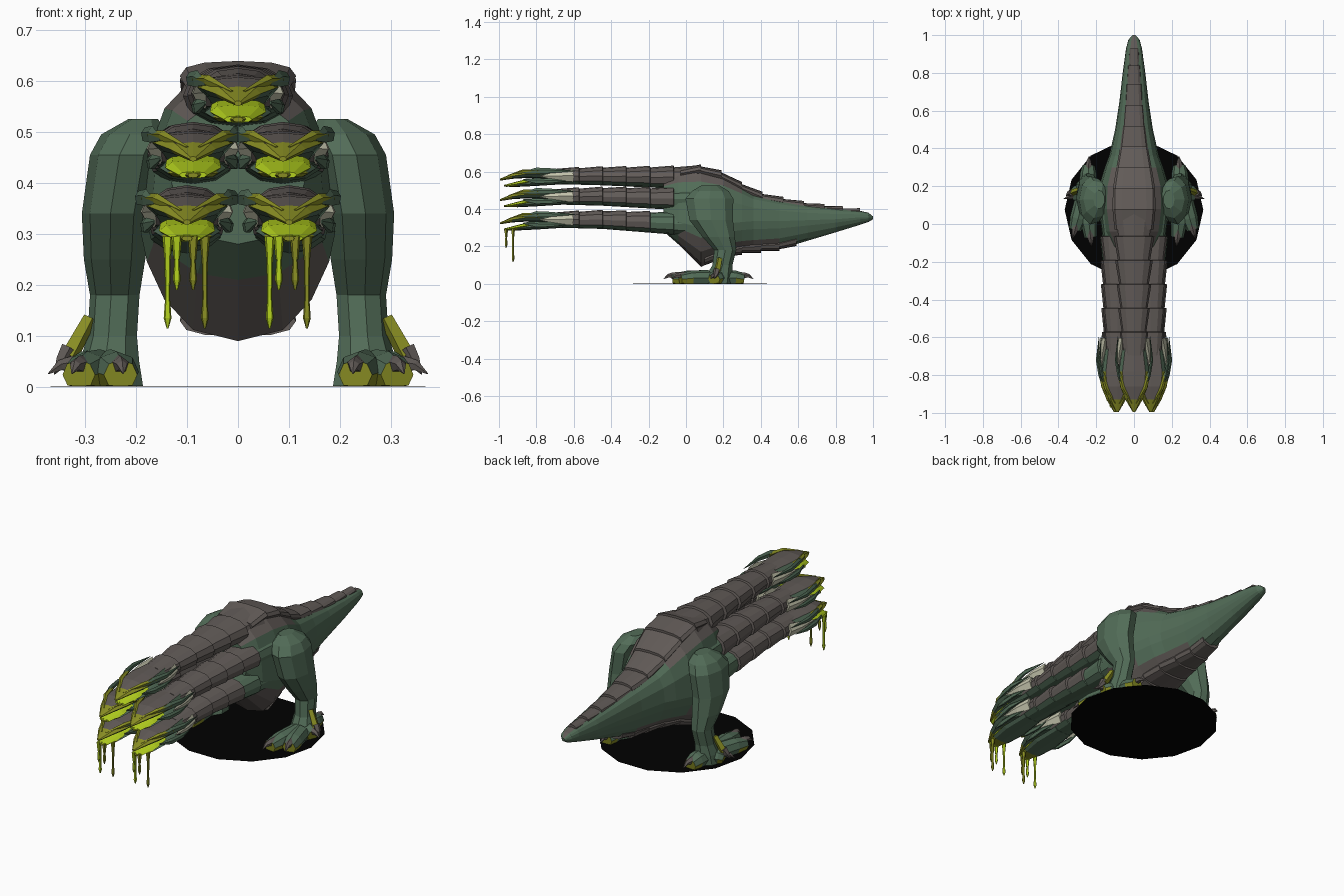
import bpy, bmesh
from math import sin, cos, pi, copysign
from mathutils import Vector

if "Cube" in bpy.data.objects:
    bpy.data.objects.remove(bpy.data.objects["Cube"])


def material(name, rgb):
    m = bpy.data.materials.new(name)
    m.use_nodes = True
    m.diffuse_color = (*rgb, 1)
    bsdf = m.node_tree.nodes["Principled BSDF"]
    bsdf.inputs["Base Color"].default_value = (*rgb, 1)
    bsdf.inputs["Roughness"].default_value = 0.9
    return m


MATS = [material("scale green", (.084, .15, .096)),
        material("plate grey", (.12, .104, .096)),
        material("olive", (.25, .27, .017)),
        material("slime lime", (.45, .63, .013)),
        material("bone", (.56, .56, .42)),
        material("black", (0, 0, 0))]
GREEN, GREY, OLIVE, LIME, BONE, BLACK = range(6)


def loft(name, rings, rule):
    """Skin closed rings; rule(segment, up) gives each face its colour."""
    bm = bmesh.new()
    n = len(rings[0])
    vs = [[bm.verts.new(p) for p in r] for r in rings]
    for i in range(len(rings) - 1):
        for k in range(n):
            k2 = (k + 1) % n
            f = bm.faces.new((vs[i][k], vs[i][k2], vs[i + 1][k2], vs[i + 1][k]))
            f.material_index = rule(i, sin(pi / 2 + 2 * pi * (k + .5) / n))
    bm.faces.new(vs[0]).material_index = rule(0, 0)
    bm.faces.new(vs[-1]).material_index = rule(len(rings) - 2, 0)
    bmesh.ops.recalc_face_normals(bm, faces=bm.faces)
    me = bpy.data.meshes.new(name)
    bm.to_mesh(me)
    bm.free()
    for m in MATS:
        me.materials.append(m)
    ob = bpy.data.objects.new(name, me)
    bpy.context.collection.objects.link(ob)


def section(x, y, w, top, bot, mid=None, n=12, power=.8, keel=.8):
    """Upright cross-section facing along y, widest at mid, ridged on top."""
    if mid is None:
        mid = (top + bot) / 2
    pts = []
    for k in range(n):
        a = pi / 2 + 2 * pi * k / n
        c, s = cos(a), sin(a)
        z = mid + (top - mid) * s ** power if s > 0 else mid - (mid - bot) * (-s) ** keel
        pts.append((x + w * copysign(abs(c) ** power, c), y, z))
    return pts


def tube(name, pts, rule, n=6, flat=1):
    """Round tapered tube through (x, y, z, radius) points."""
    P = [Vector(p[:3]) for p in pts]
    rings = []
    for i, p in enumerate(P):
        d = (P[min(i + 1, len(P) - 1)] - P[max(i - 1, 0)]).normalized()
        ref = Vector((0, 1, 0)) if abs(d.z) > .9 else Vector((0, 0, 1))
        side = d.cross(ref).normalized()
        up = side.cross(d)
        r = pts[i][3]
        ring = []
        for k in range(n):
            a = pi / 2 + 2 * pi * k / n
            v = p + side * r * flat * cos(a) + up * r * sin(a)
            ring.append((v.x, v.y, max(v.z, .002)))
        rings.append(ring)
    loft(name, rings, rule)


# Body and tail: y, half width, top, bottom, height of widest line
BODY = [(-.12, .13, .56, .28, .4), (-.04, .17, .61, .21, .33),
        (.08, .19, .625, .09, .3), (.2, .185, .59, .145, .32),
        (.3, .155, .53, .165, .33), (.36, .132, .49, .17, .335),
        (.5, .1, .455, .185, .335), (.65, .077, .425, .23, .34),
        (.8, .06, .405, .275, .345), (.93, .042, .39, .315, .355),
        (.975, .03, .38, .33, .355), (1, .008, .36, .345, .352)]


def body_color(i, up):
    if up > (.8 if i < 4 else .9):
        return GREY
    belly = -.5 if i < 3 else -.7
    return GREY if up < belly and 0 < i < 6 else GREEN


loft("body_and_tail", [section(0, *b, n=16, keel=1.4) for b in BODY], body_color)


def body_at(y):
    for a, b in zip(BODY, BODY[1:]):
        if y <= b[0]:
            t = (y - a[0]) / (b[0] - a[0])
            return [u + (v - u) * t for u, v in zip(a, b)]


# Overlapping back plates, raised at the rear edge
edges = [-.03, .08, .19, .3, .41, .52, .63, .74, .84, .93]
for y0, y1 in zip(edges, edges[1:]):
    rings = []
    for y, lift in ((y0, .002), (y1, .014)):
        _, w, top, _, _ = body_at(y)
        rings.append(section(0, y, w * .6, top + lift, top - .045))
    loft("back_plate", rings, lambda i, up: GREY)

# Overlapping belly plates
for y0, y1 in ((.1, .2), (.2, .3), (.3, .4), (.4, .5), (.5, .59)):
    rings = []
    for y, lift in ((y0, 0), (y1, .01)):
        _, w, _, bot, _ = body_at(y)
        rings.append(section(0, y, w * .6, bot + .06, bot - lift))
    loft("belly_plate", rings, lambda i, up: GREY)


def neck(x, z0, z1, w0, bare):
    """Saw-toothed neck: grey plates, green underside, bare green root."""
    rings, n = [], 6
    for i in range(n):
        for t, s in ((i / n, 1.1), ((i + 1) / n - .004, .94)):
            z, h = z0 + (z1 - z0) * min(1, t * 1.5), .062 - .02 * t
            w = w0 + (.062 - w0) * t
            rings.append(section(x, .06 - .76 * t, w * s, z + h * s, z - h, power=.9))
    loft("neck", rings, lambda i, up: GREY if up > -.5 and i >= bare else GREEN)


def head(x, z):
    def part(name, rows, rule, n=8):
        loft(name, [section(x, y, w, z + t, z + b, n=n) for y, w, t, b in rows], rule)

    # Skull and snout
    def skull_color(i, up):
        if up < 0:
            return OLIVE if i > 2 else GREEN
        return GREY if up > .8 and i < 3 else (OLIVE if i > 0 else GREEN)
    part("upper_jaw", [(-.66, .062, .04, -.035), (-.78, .08, .036, -.012),
                       (-.86, .074, .032, -.01), (-.93, .045, .014, -.014),
                       (-.995, .007, -.014, -.024)], skull_color)
    # Lower jaw and tongue
    part("lower_jaw", [(-.66, .055, -.01, -.043), (-.8, .066, -.022, -.052),
                       (-.9, .05, -.036, -.057), (-.972, .01, -.046, -.056)],
         lambda i, up: LIME if up > .5 and i else (OLIVE if i > 1 else GREEN))
    part("tongue", [(-.8, .052, -.012, -.03), (-.88, .055, -.022, -.05),
                    (-.962, .028, -.044, -.057)], lambda i, up: LIME)
    for s in (1, -1):
        # Brow ridge, swept-back frill spikes and bony cheek
        tube("brow", [(x + s * .08, -.79, z + .026, .011),
                      (x + s * .058, -.87, z + .026, .011),
                      (x + s * .012, -.95, z + .004, .003)], lambda i, up: OLIVE, 5)
        for dx, dz, y1, r in ((.1, .028, -.59, .018), (.09, -.026, -.64, .016)):
            tube("frill_spike", [(x + s * .064, -.87, z + dz * .7, .004),
                                 (x + s * .08, -.8, z + dz, r),
                                 (x + s * dx * .95, -.72, z + dz, r * .8),
                                 (x + s * dx * .85, y1, z + dz, .001)],
                 lambda i, up: GREEN, 5, .5)
        tube("cheek_bone", [(x + s * .064, -.605, z + .004, .034),
                            (x + s * .078, -.68, z + .002, .026),
                            (x + s * .088, -.78, z, .002)],
             lambda i, up: BONE, 4, .5)


# Five necks: x, root z, head z, root half width, bare root segments
NECKS = [(0, .565, .575, .105, 0)]
for s in (1, -1):
    NECKS += [(s * .088, .45, .466, .085, 1), (s * .1, .315, .342, .075, 3)]
for x, z0, z1, w0, bare in NECKS:
    neck(x, z0, z1, w0, bare)
    head(x, z1)

# Slime drips under the two lowest heads
for s in (1, -1):
    for dx, y, z, c in ((-.038, -.925, .115, LIME), (-.02, -.962, .19, LIME),
                        (.012, -.962, .19, OLIVE), (.035, -.925, .115, OLIVE)):
        x = s * .1 + dx
        tube("slime_drip", [(x, y, .295, .011), (x, y, .25, .0065),
                            (x, y, z + .06, .005), (x, y, z + .02, .008),
                            (x, y, z, .002)], lambda i, up: c, 5)

# Legs: z, centre x, centre y, half width, half depth
LEG = [(.525, .185, .13, .03, .05), (.495, .2, .13, .068, .1),
       (.455, .22, .125, .07, .13), (.34, .238, .135, .068, .118),
       (.25, .24, .175, .062, .088), (.18, .24, .21, .05, .06),
       (.1, .245, .195, .05, .054), (.05, .25, .18, .06, .07),
       (.002, .25, .165, .068, .085)]
TOES = [((.25, .12), (.23, -.07)), ((.27, .12), (.312, -.03)),
        ((.27, .17), (.325, .15)), ((.245, .2), (.24, .31))]
for s in (1, -1):
    loft("leg", [[(s * (cx + rx * cos(2 * pi * k / 9)), cy + ry * sin(2 * pi * k / 9), z)
                  for k in range(9)] for z, cx, cy, rx, ry in LEG],
         lambda i, up: GREEN)
    # Toes with olive pads and hooked claws
    for a, b in TOES:
        a, b = Vector((s * a[0], a[1])), Vector((s * b[0], b[1]))
        d = (b - a).normalized()
        m, c1, c2 = a.lerp(b, .6), b + d * .025, b + d * .05
        tube("toe", [(*a, .032, .042), (*m, .03, .04), (*b, .024, .03)],
             lambda i, up: OLIVE if up < .3 and i == 1 else GREEN, 8, 1.1)
        tube("claw", [(*(b - d * .04), .045, .018), (*b, .044, .017),
                      (*c1, .042, .011), (*c2, .026, .001)], lambda i, up: GREY, 5)
    # Outer spur on the shin
    tube("spur", [(s * .29, .18, .135, .014), (s * .33, .165, .06, .018)],
         lambda i, up: OLIVE, 4)
    tube("spur_claw", [(s * .33, .165, .075, .018), (s * .345, .16, .05, .014),
                       (s * .36, .15, .025, .001)], lambda i, up: GREY, 5)

# Round base
loft("base_disc", [[(.367 * cos(2 * pi * k / 14), .075 + .367 * sin(2 * pi * k / 14), z)
                    for k in range(14)] for z in (0, .001)],
     lambda i, up: BLACK)
